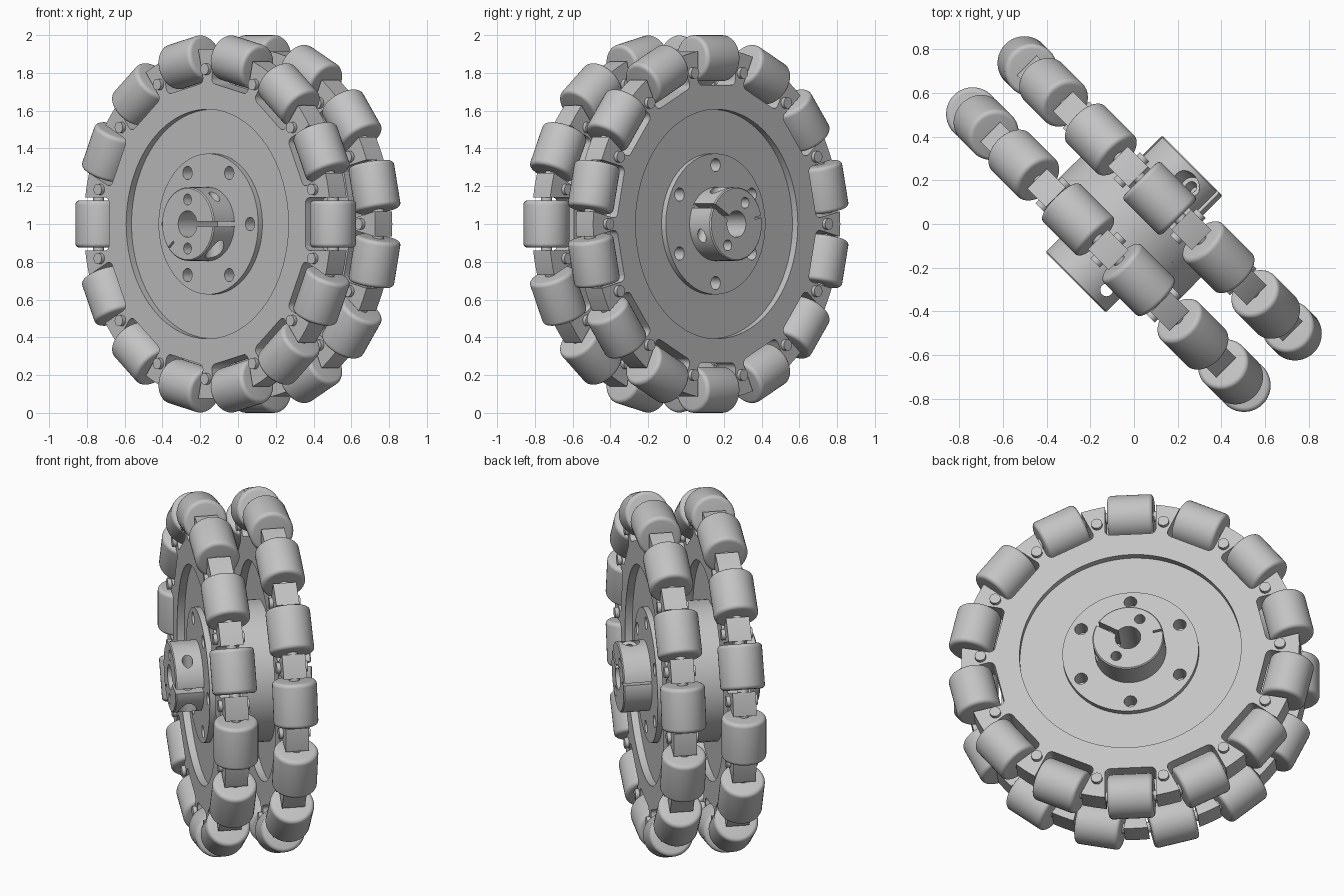
import bpy, bmesh
from math import pi, radians, sin, cos
from mathutils import Matrix, Vector

cube = bpy.data.objects.get("Cube")
if cube:
    bpy.data.objects.remove(cube, do_unlink=True)

grey = bpy.data.materials.new("light grey")
grey.use_nodes = True
grey.diffuse_color = (0.55, 0.55, 0.55, 1)
grey.node_tree.nodes["Principled BSDF"].inputs["Base Color"].default_value = (0.55, 0.55, 0.55, 1)

COUNT = 14                 # rollers per row
STEP = 2 * pi / COUNT
ROW = 0.166                # row distance from the middle, along the axle
ROLLER_RING, ROLLER_R, ROLLER_HALF = 0.878, 0.122, 0.125
PIN_RING = 0.82


def spin(angle):
    return Matrix.Rotation(angle, 4, 'Z')


def move(x, y, z):
    return Matrix.Translation((x, y, z))


TILT = Matrix.Rotation(pi / 2, 4, 'X')


def finish(bm, name):
    bmesh.ops.remove_doubles(bm, verts=bm.verts, dist=1e-5)
    bmesh.ops.recalc_face_normals(bm, faces=bm.faces)
    me = bpy.data.meshes.new(name)
    bm.to_mesh(me)
    bm.free()
    me.materials.append(grey)
    return me


def smooth(me):
    me.shade_smooth()
    me.set_sharp_from_angle(angle=radians(32))


def lathe(name, profile, steps, closed):
    """Turn (radius, height) points around local z."""
    bm = bmesh.new()
    vs = [bm.verts.new((r, 0, h)) for r, h in profile]
    edges = [bm.edges.new(p) for p in zip(vs, vs[1:])]
    if closed:
        edges.append(bm.edges.new((vs[-1], vs[0])))
    bmesh.ops.spin(bm, geom=vs + edges, cent=(0, 0, 0), axis=(0, 0, 1),
                   angle=2 * pi, steps=steps, use_merge=True)
    return finish(bm, name)


def rod(name, radius, low, high, steps=24):
    return lathe(name, [(0, low), (radius, low), (radius, high), (0, high)], steps, False)


def box(name, low, high, bevel=0):
    bm = bmesh.new()
    low, high = Vector(low), Vector(high)
    size = high - low
    bmesh.ops.create_cube(bm, size=1, matrix=Matrix.Translation((low + high) / 2)
                          @ Matrix.Diagonal((*size, 1)))
    if bevel:
        upright = [e for e in bm.edges
                   if abs(e.verts[0].co.z - e.verts[1].co.z) > 0.01]
        bmesh.ops.bevel(bm, geom=upright, offset=bevel, segments=4,
                        profile=0.5, affect='EDGES')
    return finish(bm, name)


def place(name, me, matrix):
    ob = bpy.data.objects.new(name, me)
    ob.matrix_world = matrix
    bpy.context.scene.collection.objects.link(ob)
    return ob


def carve(me, cutters):
    """Subtract (mesh, matrix) cutters and return the resulting mesh."""
    body = place("carving", me, Matrix())
    tools = []
    for cut, matrix in cutters:
        tool = place("cutter", cut, matrix)
        tool.hide_render = True
        tools.append(tool)
        mod = body.modifiers.new("cut", 'BOOLEAN')
        mod.operation, mod.solver, mod.object = 'DIFFERENCE', 'EXACT', tool
    bpy.context.view_layer.update()
    deps = bpy.context.evaluated_depsgraph_get()
    result = bpy.data.meshes.new_from_object(body.evaluated_get(deps))
    for ob in tools + [body]:
        bpy.data.objects.remove(ob, do_unlink=True)
    return result


# Wheel plate: thick rim, thin recessed web, a pocket for each roller
outer, inner, floor_out, floor_in = 0.23, 0.102, 0.19, 0.142
plate = lathe("plate", [(0.36, floor_in), (0.607, floor_in), (0.607, inner), (0.925, inner),
                        (0.925, outer), (0.607, outer), (0.607, floor_out), (0.36, floor_out)],
              112, True)
pocket = box("pocket", (0.735, -0.14, 0), (1.1, 0.14, 0.4), 0.03)
plate = carve(plate, [(pocket, spin(i * STEP)) for i in range(COUNT)])

# Hub: half of the spacer, bolt flange and split clamp collar
hub = lathe("hub", [(0.07, 0), (0.39, 0), (0.39, floor_in), (0.373, floor_in), (0.373, 0.222),
                    (0.195, 0.222), (0.195, 0.372), (0.189, 0.378), (0.07, 0.378)], 64, True)
bolt_hole = rod("bolt_hole", 0.035, 0.12, 0.3)
face_hole = rod("face_hole", 0.029, 0.25, 0.5)
slit = box("slit", (0.03, -0.013, 0.2225), (0.3, 0.013, 0.5))
notch = box("notch", (0.14, -0.006, 0.2225), (0.3, 0.006, 0.5))
screw_hole = rod("screw_hole", 0.029, -0.3, 0.3)
counterbore = rod("counterbore", 0.05, 0.085, 0.3)
screw_axis = move(0.125, 0, 0.302) @ TILT
cuts = [(bolt_hole, spin(i * pi / 3) @ move(0.312, 0, 0)) for i in range(6)]
cuts += [(face_hole, move(0, y, 0)) for y in (-0.13, 0.13)]
cuts += [(slit, Matrix()), (notch, spin(radians(222))),
         (screw_hole, screw_axis), (counterbore, screw_axis)]
hub = carve(hub, cuts)

# Roller with rounded rims, its axle, and the rim pin
fillet = 0.022
arc = [(ROLLER_R - fillet + fillet * sin(a), ROLLER_HALF - fillet + fillet * cos(a))
       for a in (i * pi / 10 for i in range(6))]
roller = lathe("roller", [(0, ROLLER_HALF)] + arc + [(r, -h) for r, h in reversed(arc)]
               + [(0, -ROLLER_HALF)], 40, False)
axle = rod("axle", 0.03, -0.15, 0.15, 16)
pin = rod("pin", 0.03, 0.08, 0.252)

for me in (plate, hub, roller, axle, pin):
    smooth(me)

# Two wheels back to back; the back one is turned by half a roller step
front = move(0, 0, 1) @ spin(-pi / 4) @ TILT
back = move(0, 0, 1) @ spin(pi * 3 / 4) @ TILT
for side, frame, turn, hub_turn in (("front", front, 0, 0),
                                    ("back", back, STEP / 2, radians(150))):
    place(side + "_wheel_plate", plate, frame @ spin(turn))
    place(side + "_hub", hub, frame @ spin(hub_turn))
    for i in range(COUNT):
        at = frame @ spin(turn + i * STEP)
        seat = at @ move(ROLLER_RING, 0, ROW) @ TILT
        place(side + "_roller", roller, seat)
        place(side + "_roller_axle", axle, seat)
        place(side + "_rim_pin", pin, at @ spin(STEP / 2) @ move(PIN_RING, 0, 0))

# Drop the cutter meshes
for me in [m for m in bpy.data.meshes if m.users == 0]:
    bpy.data.meshes.remove(me)
